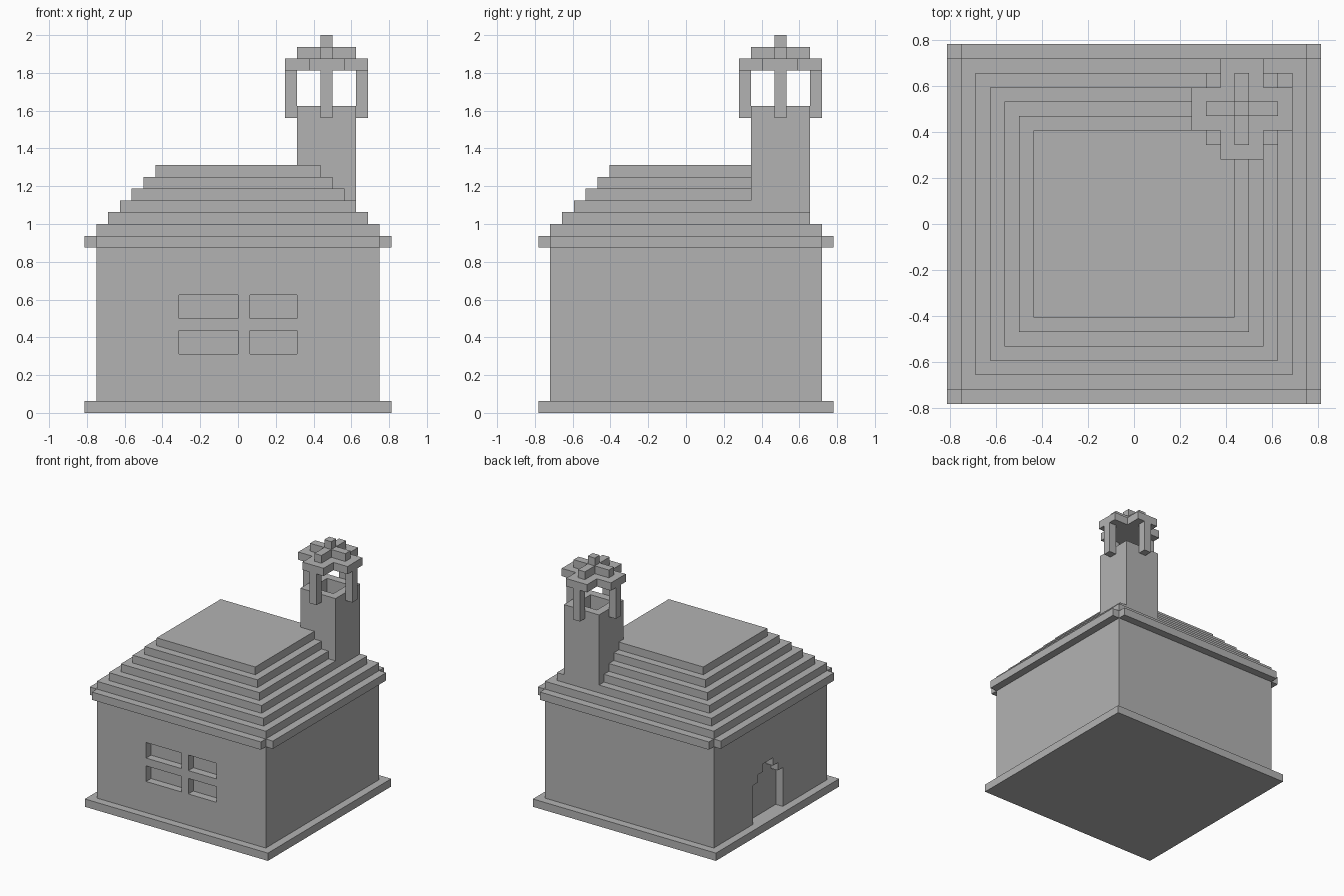
import bpy
import bmesh

U = 1 / 16  # block size

if "Cube" in bpy.data.objects:
    bpy.data.objects.remove(bpy.data.objects["Cube"], do_unlink=True)

stone = bpy.data.materials.new("grey_stone")
stone.use_nodes = True
grey = (0.45, 0.45, 0.45, 1)
stone.diffuse_color = grey
stone.node_tree.nodes["Principled BSDF"].inputs["Base Color"].default_value = grey


def prism(name, outline, z0, z1):
    """Extrude a flat outline upwards, in block units."""
    bm = bmesh.new()
    face = bm.faces.new([bm.verts.new((x * U, y * U, z0 * U)) for x, y in outline])
    top = bmesh.ops.extrude_face_region(bm, geom=[face])["geom"]
    bmesh.ops.translate(bm, vec=(0, 0, (z1 - z0) * U),
                        verts=[g for g in top if isinstance(g, bmesh.types.BMVert)])
    bmesh.ops.recalc_face_normals(bm, faces=bm.faces)
    mesh = bpy.data.meshes.new(name)
    bm.to_mesh(mesh)
    bm.free()
    mesh.materials.append(stone)
    obj = bpy.data.objects.new(name, mesh)
    bpy.context.collection.objects.link(obj)
    return obj


def block(name, x0, x1, y0, y1, z0, z1):
    return prism(name, [(x0, y0), (x1, y0), (x1, y1), (x0, y1)], z0, z1)


def slab(name, hx, hy, z0, z1):
    return block(name, -hx, hx, -hy, hy, z0, z1)


def cross(name, cx, cy, hx, hy, ix, iy, z0, z1):
    """Plus-shaped plate: outer half sizes hx, hy and arm half widths ix, iy."""
    quarter = [(hx, iy), (ix, iy), (ix, hy)]
    pts = quarter + [(-x, y) for x, y in reversed(quarter)]
    pts += [(-x, -y) for x, y in quarter] + [(x, -y) for x, y in reversed(quarter)]
    return prism(name, [(cx + x, cy + y) for x, y in pts], z0, z1)


def cut(obj, *box):
    """Carve a box-shaped hole out of an object."""
    cutter = block("cutter", *box)
    cutter.hide_render = True
    mod = obj.modifiers.new("cut", "BOOLEAN")
    mod.operation = "DIFFERENCE"
    mod.solver = "EXACT"
    mod.object = cutter
    bpy.context.view_layer.objects.active = obj
    bpy.ops.object.modifier_apply(modifier=mod.name)
    bpy.data.objects.remove(cutter, do_unlink=True)


# Base and walls
slab("base", 13, 12.5, 0, 1)
walls = slab("walls", 12, 11.5, 1, 14)

# Four recessed window panes on the front
for x0, x1 in ((-5, 0), (1, 5)):
    for z in (5, 8):
        cut(walls, x0, x1, -13, -10.5, z, z + 2)

# Stepped arch doorway recessed in the right wall
for half, top in ((3, 6), (2, 7), (1, 8)):
    cut(walls, -13, -11, 0.5 - half, 0.5 + half, 0.5, top)

# Eave with notched corners, then the stepped roof
cross("eave", 0, 0, 13, 12.5, 12, 11.5, 14, 15)
for i in range(6):
    slab(f"roof_step_{i + 1}", 12 - i, 11.5 - i, 15 + i, 16 + i)

# Hollow chimney
CX, CY = 7.5, 8
chimney = block("chimney", CX - 2.5, CX + 2.5, CY - 2.5, CY + 2.5, 16, 26)
cut(chimney, CX - 1.5, CX + 1.5, CY - 1.5, CY + 1.5, 18, 27)

# Posts holding the chimney cap
for side, (dx, dy) in {"left": (3, 0), "right": (-3, 0),
                       "back": (0, 3), "front": (0, -3)}.items():
    x, y = CX + dx, CY + dy
    block(f"cap_post_{side}", x - 0.5, x + 0.5, y - 0.5, y + 0.5, 25, 29)

# Chimney cap in three tiers
cross("chimney_cap", CX, CY, 3.5, 3.5, 1.5, 1.5, 29, 30)
cross("cap_ridge", CX, CY, 2.5, 2.5, 0.5, 0.5, 30, 31)
block("cap_finial", CX - 0.5, CX + 0.5, CY - 0.5, CY + 0.5, 31, 32)
